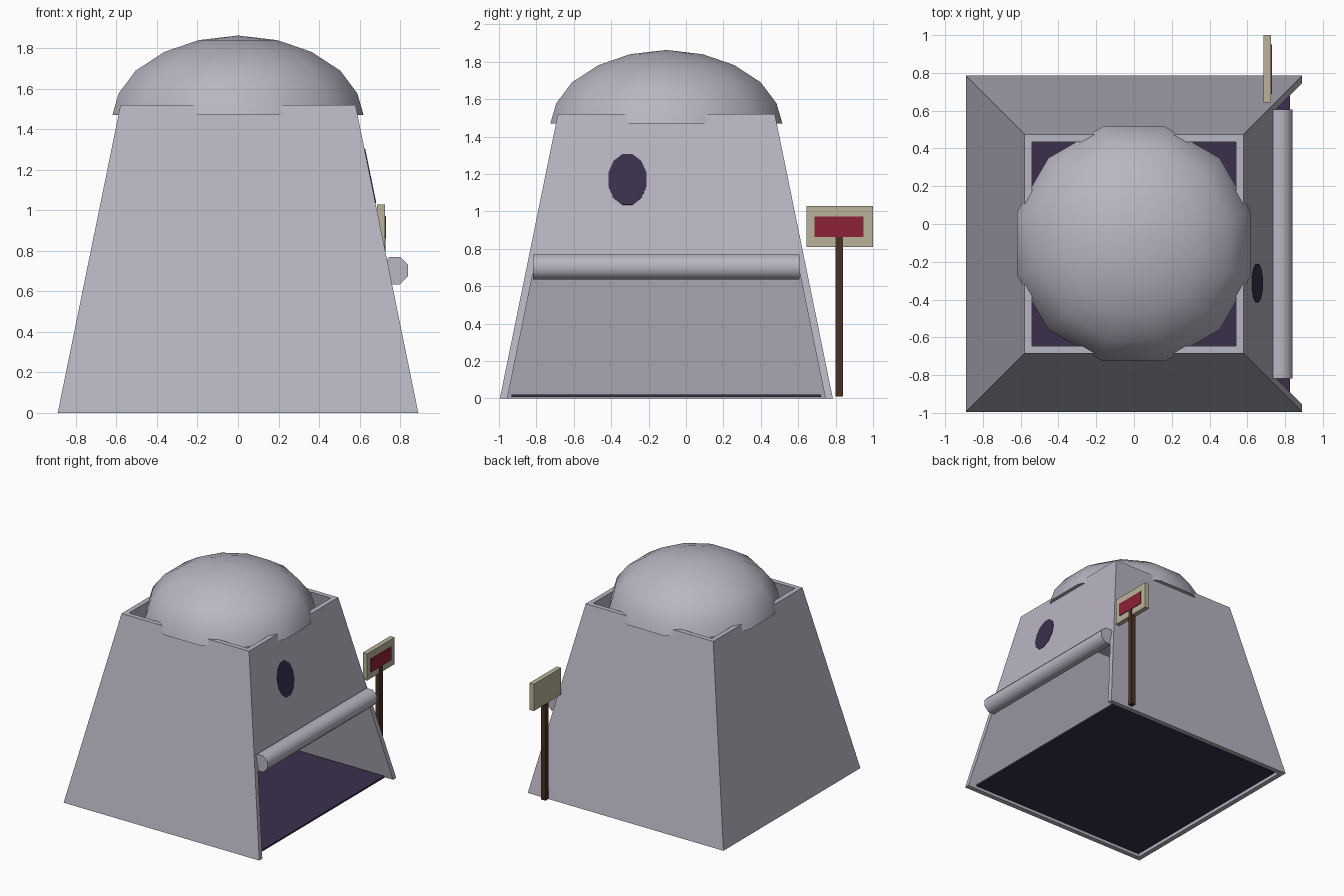
import bpy, bmesh, math
from mathutils import Matrix, Vector

cube = bpy.data.objects.get("Cube")
if cube:
    bpy.data.objects.remove(cube, do_unlink=True)

CY = -0.105            # tower centre in y
BASE, TOP, HEIGHT = 0.89, 0.58, 1.52
WALL = 0.04
DOOR_TOP = 0.70


def material(name, rgb):
    m = bpy.data.materials.new(name)
    m.use_nodes = True
    m.diffuse_color = (*rgb, 1)
    m.node_tree.nodes["Principled BSDF"].inputs["Base Color"].default_value = (*rgb, 1)
    return m


plaster = material("pale grey", (0.48, 0.465, 0.54))
dark = material("dark purple", (0.043, 0.030, 0.075))
cream = material("cream board", (0.49, 0.45, 0.33))
red = material("deep red", (0.27, 0.016, 0.038))
wood = material("brown wood", (0.066, 0.031, 0.016))


def add(name, bm, mat, smooth=None):
    bmesh.ops.recalc_face_normals(bm, faces=bm.faces)
    mesh = bpy.data.meshes.new(name)
    bm.to_mesh(mesh)
    bm.free()
    mesh.materials.append(mat)
    obj = bpy.data.objects.new(name, mesh)
    bpy.context.collection.objects.link(obj)
    if smooth:
        bpy.ops.object.select_all(action="DESELECT")
        obj.select_set(True)
        bpy.context.view_layer.objects.active = obj
        bpy.ops.object.shade_smooth_by_angle(angle=math.radians(smooth))
    return obj


def block(name, z0, z1, rect, mat):
    """Tapered block; rect(z) gives x0, x1, y0, y1 at a height."""
    bm = bmesh.new()
    bmesh.ops.create_cube(bm, size=1)
    for v in bm.verts:
        z = z1 if v.co.z > 0 else z0
        x0, x1, y0, y1 = rect(z)
        v.co = (x1 if v.co.x > 0 else x0, y1 if v.co.y > 0 else y0, z)
    return add(name, bm, mat)


def half(z):
    return BASE + (TOP - BASE) * z / HEIGHT


# Tapered tower walls, the left one ending above the doorway
def cross_wall(s):
    def rect(z):
        h = half(z)
        y0, y1 = sorted((s * h, s * (h - WALL)))
        return -h, h, CY + y0, CY + y1
    return rect


def side_wall(s):
    def rect(z):
        h = half(z)
        x0, x1 = sorted((s * h, s * (h - WALL)))
        return x0, x1, CY - h + WALL, CY + h - WALL
    return rect


block("front_wall", 0, HEIGHT, cross_wall(-1), plaster)
block("back_wall", 0, HEIGHT, cross_wall(1), plaster)
block("right_wall", 0, HEIGHT, side_wall(-1), plaster)
block("left_wall_above_door", DOOR_TOP, HEIGHT, side_wall(1), plaster)

# Floor slab
F = 0.827
block("floor", 0.008, 0.022, lambda z: (-F, F, CY - F, CY + F), dark)

# Twelve-sided dome with a closed underside
SIDES = 12
profile = [(0.642, 1.47), (0.61, 1.577), (0.522, 1.69), (0.376, 1.782), (0.202, 1.84)]
bm = bmesh.new()
rings = []
for r, z in profile:
    angles = [math.tau * (i + 0.5) / SIDES for i in range(SIDES)]
    rings.append([bm.verts.new((r * math.cos(a), CY + r * math.sin(a), z)) for a in angles])
tip = bm.verts.new((0, CY, 1.863))
for i in range(SIDES):
    j = (i + 1) % SIDES
    for lo, hi in zip(rings, rings[1:]):
        bm.faces.new((lo[i], lo[j], hi[j], hi[i]))
    bm.faces.new((rings[-1][i], rings[-1][j], tip))
bm.faces.new(rings[0])
add("dome", bm, plaster, smooth=50)


def prism(name, sides, radius, depth, matrix, mat, smooth=None):
    bm = bmesh.new()
    turn = Matrix.Rotation(math.pi / sides, 4, "Z")
    bmesh.ops.create_cone(bm, cap_ends=True, segments=sides, depth=depth,
                          radius1=radius / math.cos(math.pi / sides),
                          radius2=radius / math.cos(math.pi / sides),
                          matrix=matrix @ turn)
    return add(name, bm, mat, smooth)


# Rolled-up door above the opening
prism("door_roll", 8, 0.067, 1.425,
      Matrix.Translation((0.773, CY, 0.702)) @ Matrix.Rotation(math.pi / 2, 4, "X"),
      plaster, smooth=60)

# Oval window lying on the sloped wall
WZ = 1.17
tilt = math.atan2(HEIGHT, BASE - TOP)
prism("oval_window", 12, 1, 0.008,
      Matrix.Translation((half(WZ), -0.313, WZ)) @ Matrix.Rotation(tilt, 4, "Y")
      @ Matrix.Diagonal((0.138, 0.102, 1, 1)), dark)

# Sign beside the doorway
block("sign_post", 0.01, 0.87, lambda z: (0.69, 0.729, 0.80, 0.84), wood)
block("sign_board", 0.81, 1.03, lambda z: (0.685, 0.725, 0.643, 1.0), cream)
block("sign_panel", 0.863, 0.972, lambda z: (0.724, 0.731, 0.688, 0.95), red)
